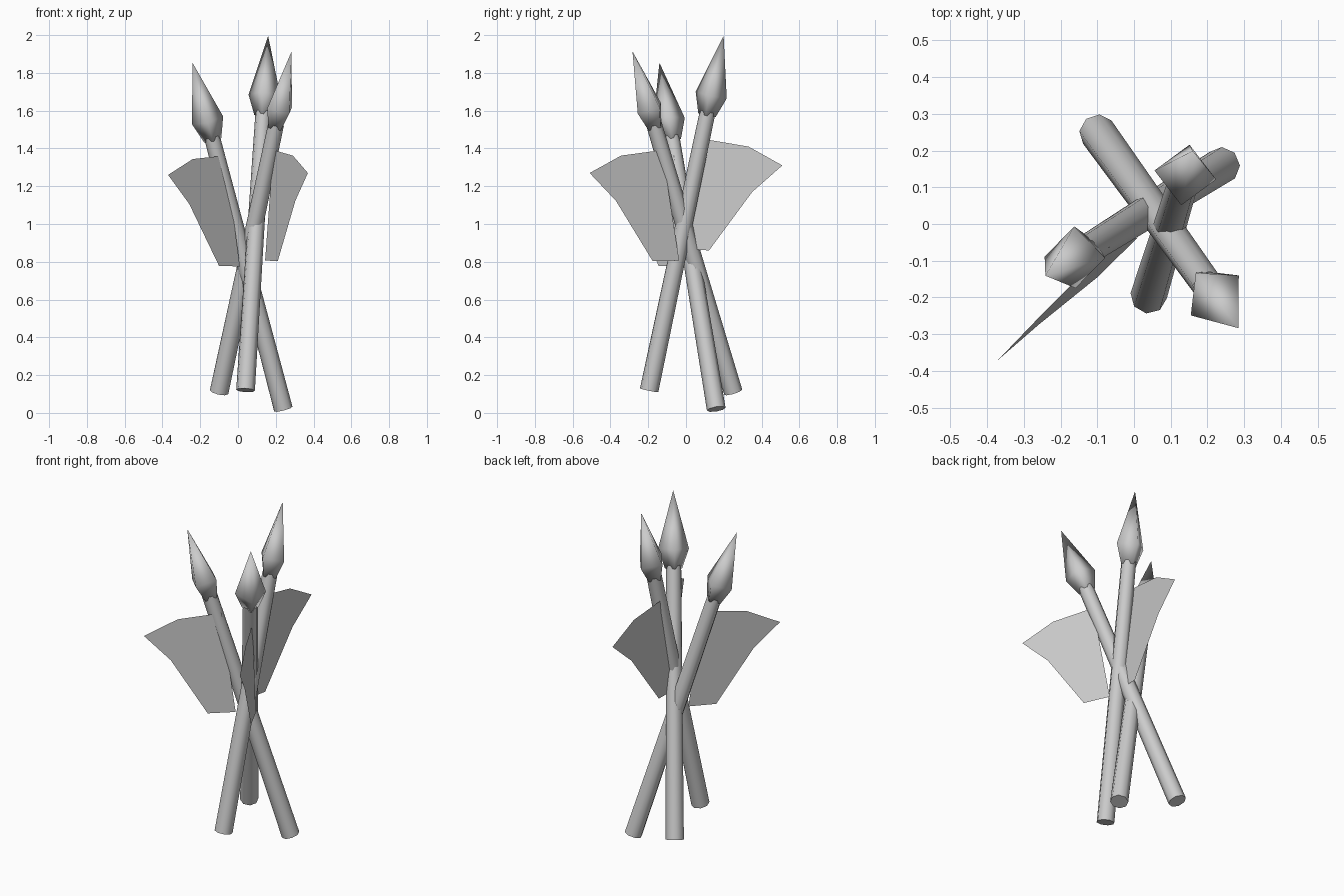
import bpy, bmesh
from math import radians, cos, sin, tau
from mathutils import Vector, Matrix

if "Cube" in bpy.data.objects:
    bpy.data.objects.remove(bpy.data.objects["Cube"])

grey = bpy.data.materials.new("plain grey")
grey.use_nodes = True
grey.diffuse_color = (0.6, 0.6, 0.6, 1)
grey.node_tree.nodes["Principled BSDF"].inputs["Base Color"].default_value = (0.6, 0.6, 0.6, 1)

LENGTH, NECK, WIDEST = 1.92, 1.49, 1.60


def make_object(name, bm, smooth):
    mesh = bpy.data.meshes.new(name)
    bmesh.ops.recalc_face_normals(bm, faces=bm.faces)
    for f in bm.faces:
        f.smooth = smooth and len(f.verts) < 5
    bm.to_mesh(mesh)
    bm.free()
    mesh.materials.append(grey)
    obj = bpy.data.objects.new(name, mesh)
    bpy.context.collection.objects.link(obj)
    return obj


def lathe(name, profile, sides, matrix):
    """Faceted turned shape around z; a zero radius closes to a point."""
    bm = bmesh.new()
    rings = []
    for r, z in profile:
        n = sides if r else 1
        rings.append([bm.verts.new((r * cos(tau * i / sides), r * sin(tau * i / sides), z))
                      for i in range(n)])
    for a, b in zip(rings, rings[1:]):
        for i in range(sides):
            j = (i + 1) % sides
            bm.faces.new([a[i], a[j], b[0]] if len(b) == 1 else [a[i], a[j], b[j], b[i]])
    bm.faces.new(rings[0][::-1])
    bm.transform(matrix)
    return make_object(name, bm, True)


# Flag outline: distance inward from the outer tip, and height
FLAG = [(0, 0), (0.18, 0.10), (0.42, 0.14), (0.545, -0.44), (0.39, -0.45), (0.16, -0.14)]


def flag(name, tip, inward, swing, roll):
    u = Vector((inward[0], inward[1], 0)).normalized()
    up = Vector((0, 0, 1))
    side = u.cross(up)
    turn = Matrix.Rotation(radians(roll), 3, u) @ Matrix.Rotation(radians(swing), 3, side)
    bm = bmesh.new()
    bm.faces.new([bm.verts.new(Vector(tip) + turn @ (u * a + up * b)) for a, b in FLAG])
    make_object(name, bm, False)


# name, foot, point, head turn, flag tip, flag inward direction, flag swing, flag roll
SPEARS = [
    ("right", (0.24, 0.16, 0.02), (-0.24, -0.14, 1.85), 0, (-0.37, -0.37, 1.26), (0.71, 0.70), -5, -3.5),
    ("back", (0.04, -0.195, 0.12), (0.16, 0.20, 2.0), -8, (0.135, 0.51, 1.31), (-0.1, -1), 0, 0),
    ("left", (-0.10, 0.25, 0.11), (0.285, -0.285, 1.92), 40, (0.37, -0.51, 1.27), (-0.43, 0.9), -2.5, 0),
]

for name, foot, point, twist, tip, inward, swing, roll in SPEARS:
    foot = Vector(foot)
    axis = (Vector(point) - foot).normalized()
    lean = Vector((0, 0, 1)).rotation_difference(axis).to_matrix().to_4x4()
    place = Matrix.Translation(foot) @ lean @ Matrix.Rotation(radians(twist), 4, "Z")
    # Tapered pole
    lathe(name + "_spear_shaft", [(0.05, 0), (0.042, NECK + 0.02)], 8, place)
    # Four-sided spear head
    lathe(name + "_spear_head", [(0.047, NECK), (0.085, WIDEST), (0, LENGTH)], 4, place)
    # Pennant beside the pole
    flag(name + "_flag", tip, inward, swing, roll)
